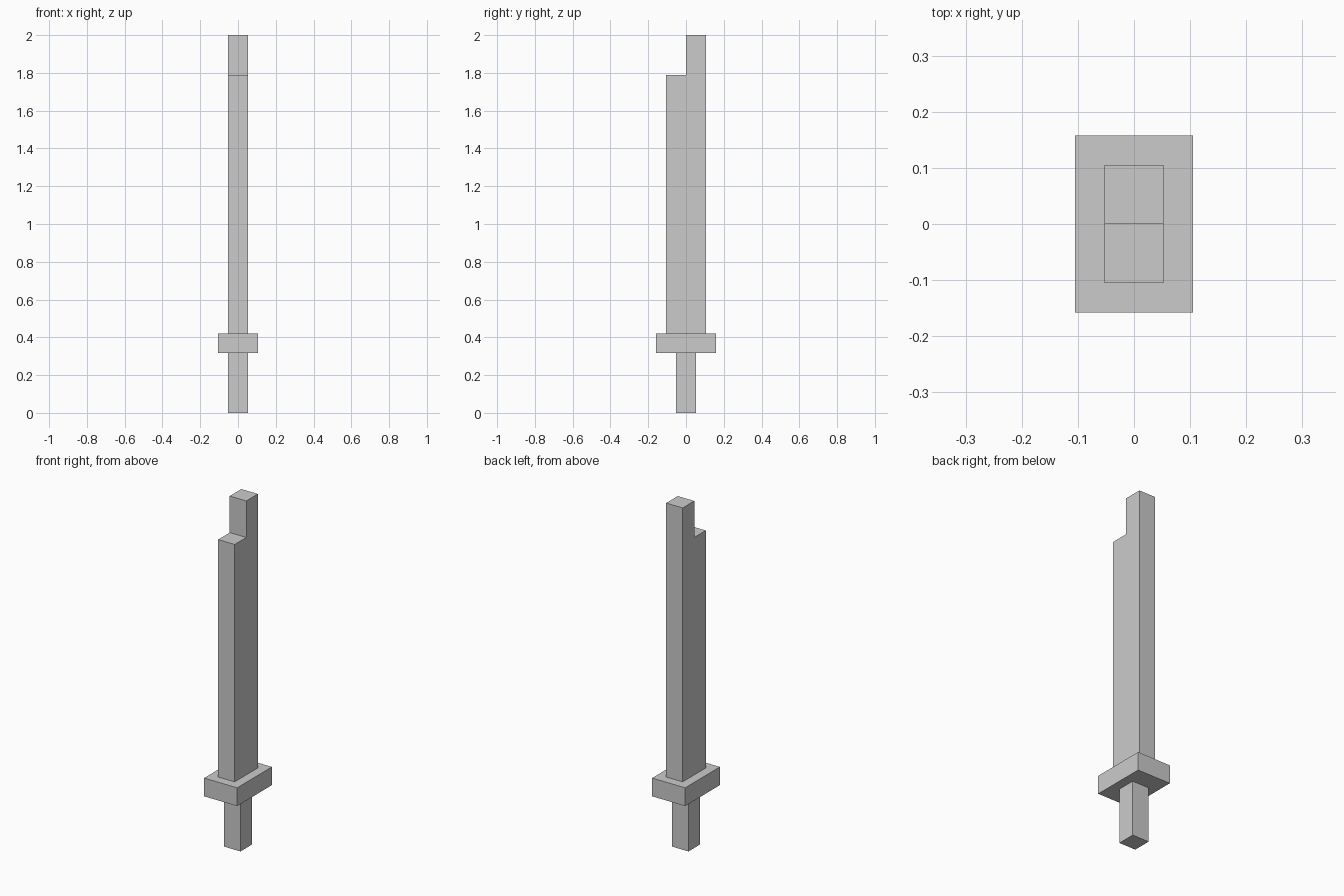
import bpy, bmesh

if "Cube" in bpy.data.objects:
    bpy.data.objects.remove(bpy.data.objects["Cube"])

U = 2 / 19  # the sword is 19 equal blocks tall


def extruded(name, profile, width):
    """Extrude a (y, z) profile along x, centred on x = 0, measured in blocks."""
    bm = bmesh.new()
    verts = [bm.verts.new((-width / 2 * U, y * U, z * U)) for y, z in profile]
    face = bm.faces.new(verts)
    ext = bmesh.ops.extrude_face_region(bm, geom=[face])
    moved = [g for g in ext["geom"] if isinstance(g, bmesh.types.BMVert)]
    bmesh.ops.translate(bm, verts=moved, vec=(width * U, 0, 0))
    bmesh.ops.recalc_face_normals(bm, faces=bm.faces)
    mesh = bpy.data.meshes.new(name)
    bm.to_mesh(mesh)
    bm.free()
    obj = bpy.data.objects.new(name, mesh)
    bpy.context.collection.objects.link(obj)
    return obj


def rect(half, z0, z1):
    return [(-half, z0), (half, z0), (half, z1), (-half, z1)]


# Grip and cross guard
extruded("handle", rect(0.5, 0, 3), 1)
extruded("guard", rect(1.5, 3, 4), 2)

# Blade with a stepped tip, taller on the back half
extruded("blade", [(-1, 4), (1, 4), (1, 19), (0, 19), (0, 17), (-1, 17)], 1)
